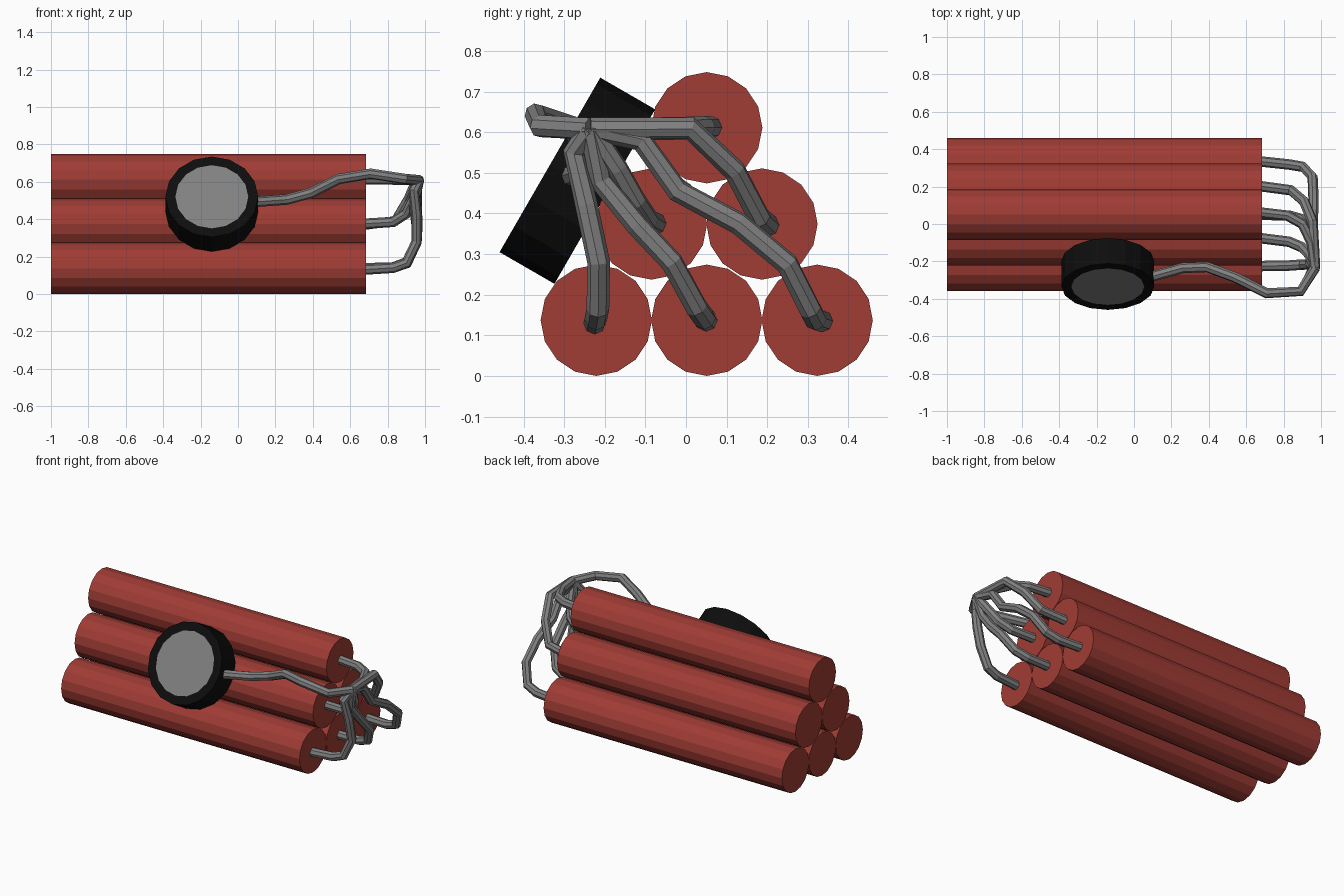
import bpy, bmesh
from math import radians, pi

if "Cube" in bpy.data.objects:
    bpy.data.objects.remove(bpy.data.objects["Cube"])


def material(name, rgb):
    m = bpy.data.materials.new(name)
    m.diffuse_color = (*rgb, 1)
    m.use_nodes = True
    m.node_tree.nodes["Principled BSDF"].inputs["Base Color"].default_value = m.diffuse_color
    return m


RED = material("red_paper", (0.35, 0.045, 0.035))
BLACK = material("black_casing", (0.004, 0.004, 0.004))
GREY = material("grey_metal", (0.22, 0.22, 0.22))


def cylinder(name, r, depth, loc, rot, mat):
    bpy.ops.mesh.primitive_cylinder_add(vertices=16, radius=r, depth=depth,
                                        location=loc, rotation=rot)
    ob = bpy.context.object
    ob.name = name
    ob.data.materials.append(mat)
    return ob


def wire(name, points, r=0.028):
    cu = bpy.data.curves.new(name, 'CURVE')
    cu.dimensions = '3D'
    cu.bevel_depth = r
    cu.bevel_resolution = 2
    cu.use_fill_caps = True
    sp = cu.splines.new('POLY')
    sp.points.add(len(points) - 1)
    for p, co in zip(sp.points, points):
        p.co = (*co, 1)
    sp.use_smooth = False
    cu.materials.append(GREY)
    ob = bpy.data.objects.new(name, cu)
    bpy.context.collection.objects.link(ob)
    bpy.ops.object.select_all(action='DESELECT')
    ob.select_set(True)
    bpy.context.view_layer.objects.active = ob
    bpy.ops.object.convert(target='MESH')


# Pyramid of six tubes lying along x
R = 0.137
for row in range(3):
    n = 3 - row
    for i in range(n):
        y = 0.051 + (i - (n - 1) / 2) * 0.272
        cylinder(f"tube_{row}_{i}", R, 1.685, (-0.1575, y, R + row * 0.237),
                 (0, pi / 2, 0), RED)

# Round dial casing leaning on the sloping side, with an inset grey face
dial = cylinder("dial_casing", 0.248, 0.156, (-0.14, -0.2675, 0.4805),
                (radians(60), 0, 0), BLACK)
dial.data.materials.append(GREY)
bm = bmesh.new()
bm.from_mesh(dial.data)
bm.normal_update()
face = next(f for f in bm.faces if f.normal.z > 0.9)
bmesh.ops.inset_region(bm, faces=[face], thickness=0.053)
face.material_index = 1
bm.to_mesh(dial.data)
bm.free()

# Wire from the dial to the junction
HUB = (0.968, -0.235, 0.608)
wire("dial_wire", [(0.06, -0.29, 0.49), (0.26, -0.235, 0.505),
                   (0.39, -0.23, 0.54), (0.54, -0.285, 0.615),
                   (0.71, -0.37, 0.643), (0.89, -0.36, 0.615), HUB])

# Wires from each tube end to the junction
leads = {
    "low_front": [(0.67, -0.225, 0.13), (0.83, -0.222, 0.14), (0.90, -0.217, 0.165),
                  (0.955, -0.215, 0.28), (0.955, -0.245, 0.42), (0.94, -0.275, 0.55)],
    "low_middle": [(0.67, 0.05, 0.137), (0.83, 0.045, 0.142), (0.90, 0.025, 0.17),
                   (0.955, -0.035, 0.28), (0.955, -0.12, 0.37), (0.94, -0.21, 0.48)],
    "low_back": [(0.67, 0.335, 0.135), (0.83, 0.318, 0.14), (0.905, 0.305, 0.165),
                 (0.955, 0.25, 0.275), (0.96, 0.13, 0.375), (0.955, -0.02, 0.455),
                 (0.955, -0.11, 0.58)],
    "mid_front": [(0.67, -0.075, 0.375), (0.83, -0.095, 0.385), (0.90, -0.125, 0.43),
                  (0.94, -0.17, 0.51)],
    "mid_back": [(0.67, 0.203, 0.37), (0.84, 0.18, 0.39), (0.91, 0.12, 0.505),
                 (0.955, 0.01, 0.61)],
    "top": [(0.67, 0.062, 0.612), (0.82, 0.045, 0.612), (0.90, 0.0, 0.61),
            (0.95, -0.1, 0.608)],
}
for name, pts in leads.items():
    wire(name + "_wire", pts + [HUB])
